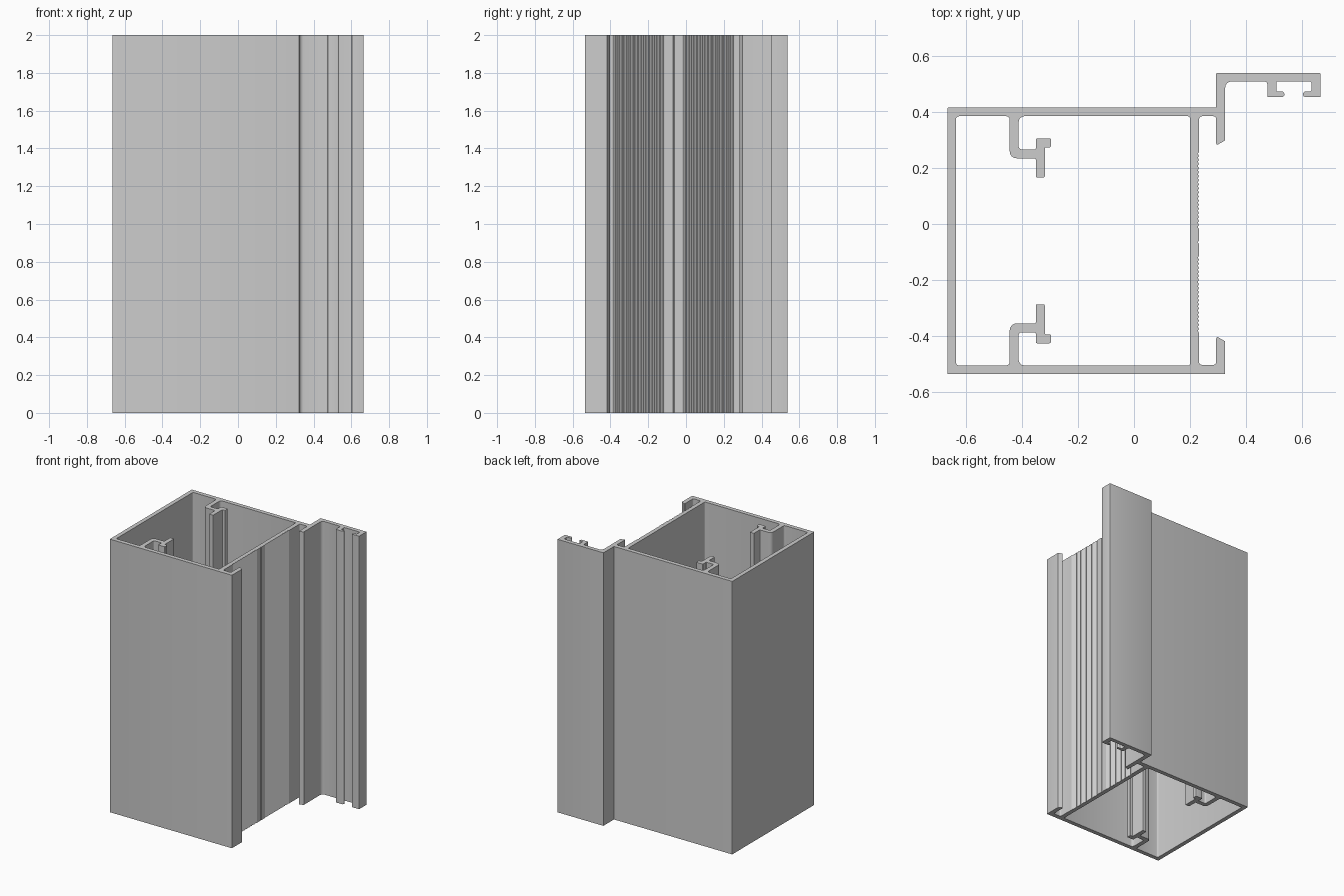
import bpy
import bmesh
from math import cos, sin, pi
from mathutils import Vector
from mathutils.geometry import tessellate_polygon

cube = bpy.data.objects.get("Cube")
if cube:
    bpy.data.objects.remove(cube, do_unlink=True)

HEIGHT = 2.0
MIRROR_Y = -0.06      # symmetry line of the box section
WEB_X = 0.232         # outer face of the grooved web
ARC_STEPS = 4


def rounded(corners):
    """Turn (x, y, radius) corners into a closed outline with filleted corners."""
    points = []
    for i, (x, y, radius) in enumerate(corners):
        corner = Vector((x, y))
        if radius == 0:
            points.append(corner)
            continue
        before = Vector(corners[i - 1][:2]) - corner
        after = Vector(corners[(i + 1) % len(corners)][:2]) - corner
        to_start = before.normalized() * radius
        to_end = after.normalized() * radius
        centre = corner + to_start + to_end
        for step in range(ARC_STEPS + 1):
            angle = pi / 2 * step / ARC_STEPS
            points.append(centre - to_end * cos(angle) - to_start * sin(angle))
    return points


def grooves(start, count=19, pitch=0.0145, depth=0.005):
    """Row of small V grooves running up the web face."""
    row = [(WEB_X, start, 0)]
    for i in range(count):
        y = start + i * pitch
        row += [(WEB_X - depth, y + pitch / 2, 0), (WEB_X, y + pitch, 0)]
    return row


def extrude_section(name, loops, material):
    """Extrude an outline with holes to full height."""
    bm = bmesh.new()
    bottom, top = [], []
    for loop in loops:
        low = [bm.verts.new((p.x, p.y, 0)) for p in loop]
        high = [bm.verts.new((p.x, p.y, HEIGHT)) for p in loop]
        for i in range(len(loop)):
            bm.faces.new((low[i - 1], low[i], high[i], high[i - 1]))
        bottom += low
        top += high
    for tri in tessellate_polygon([[p.to_3d() for p in loop] for loop in loops]):
        bm.faces.new([bottom[i] for i in tri])
        bm.faces.new([top[i] for i in reversed(tri)])
    bmesh.ops.recalc_face_normals(bm, faces=bm.faces[:])
    mesh = bpy.data.meshes.new(name)
    bm.to_mesh(mesh)
    bm.free()
    mesh.materials.append(material)
    obj = bpy.data.objects.new(name, mesh)
    bpy.context.collection.objects.link(obj)
    return obj


# Material
grey = bpy.data.materials.new("plain_grey")
grey.use_nodes = True
grey.diffuse_color = (0.604, 0.604, 0.604, 1)
grey.node_tree.nodes["Principled BSDF"].inputs["Base Color"].default_value = grey.diffuse_color

# Lower wall and its short return lip
lower_lip = [
    (-.665, -.535, .004), (.325, -.535, .004), (.325, -.418, 0),
    (.293, -.4, .008), (.293, -.502, .01), (WEB_X, -.502, .01),
]
# Grooved web with a single marking groove in the middle
web = (grooves(-.388)
       + [(WEB_X, -.07, 0), (WEB_X - .005, -.065, 0), (WEB_X, -.06, 0)]
       + grooves(-.018))
# Upper return lip
upper_lip = [
    (WEB_X, .384, .01), (.293, .384, .01), (.293, .28, .008), (.325, .298, 0),
]
# Offset wing with a slot between two facing hooks
wing = [
    (.325, .508, .022), (.475, .508, .01), (.475, .452, .004),
    (.536, .452, .0095), (.536, .472, .0095), (.507, .472, .006),
    (.507, .508, .006), (.632, .508, .006), (.632, .472, .006),
    (.602, .472, .0095), (.602, .452, .0095), (.665, .452, .004),
    (.665, .538, .004), (.293, .538, .004), (.293, .415, 0), (-.665, .415, .004),
]
outline = rounded(lower_lip + web + upper_lip + wing)

# Box cavity: upper half with its inner hook, mirrored for the lower half
upper_cavity = [
    (.2, .384, .008), (-.411, .384, .02), (-.411, .266, .01), (-.35, .266, .004),
    (-.35, .305, .005), (-.296, .305, .005), (-.296, .273, .005),
    (-.318, .273, .003), (-.318, .166, .004), (-.35, .166, .004),
    (-.35, .234, .004), (-.443, .234, .025), (-.443, .384, .012),
    (-.634, .384, .01),
]
lower_cavity = [(x, 2 * MIRROR_Y - y, r) for x, y, r in reversed(upper_cavity)]
cavity = rounded(upper_cavity + lower_cavity)

# Extruded frame
frame = extrude_section("frame_extrusion", [outline, cavity], grey)
bpy.ops.object.select_all(action='DESELECT')
frame.select_set(True)
bpy.context.view_layer.objects.active = frame
bpy.ops.object.shade_smooth_by_angle()
